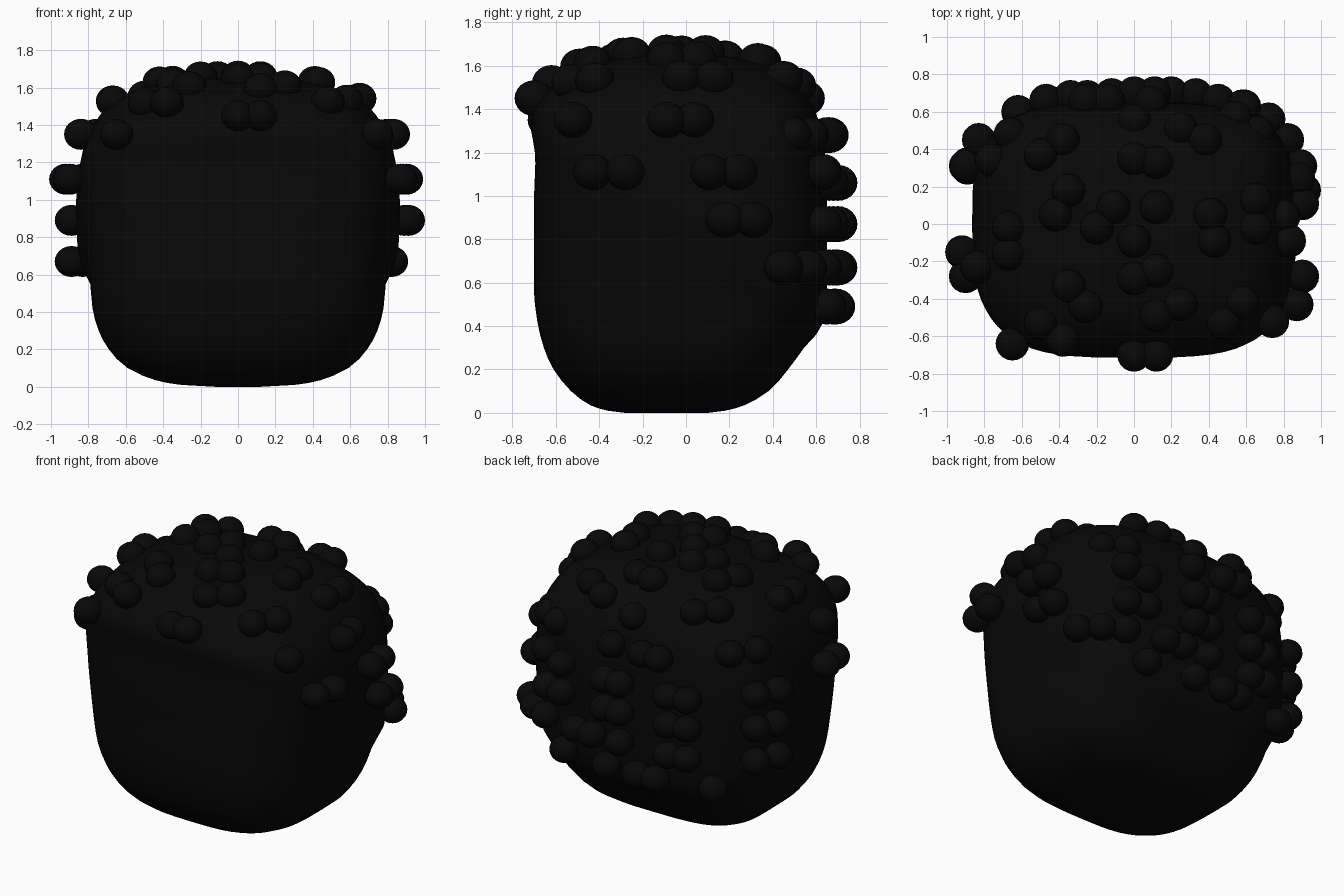
import bpy, bmesh, math
from mathutils import Vector
from mathutils.bvhtree import BVHTree

black = bpy.data.materials.new("soft black")
black.diffuse_color = (0.0025, 0.0025, 0.0025, 1)

# Profiles: (z, half width, front depth, back depth, roundness)
LOWER = [
    (0.0, 0.12, 0.28, 0.10, 3.0), (0.01, 0.30, 0.36, 0.18, 3.2),
    (0.035, 0.44, 0.44, 0.27, 3.3), (0.10, 0.59, 0.53, 0.38, 3.3),
    (0.20, 0.69, 0.61, 0.47, 3.2), (0.30, 0.745, 0.655, 0.54, 3.2),
    (0.42, 0.778, 0.685, 0.59, 3.3), (0.55, 0.79, 0.70, 0.61, 3.4),
    (0.75, 0.82, 0.70, 0.62, 3.4), (1.0, 0.84, 0.70, 0.63, 3.5),
    (1.2, 0.835, 0.695, 0.63, 3.6), (1.35, 0.795, 0.715, 0.61, 3.6)]
UPPER = [
    (0.0, 0.12, 0.28, 0.10, 3.0), (0.10, 0.59, 0.53, 0.38, 3.3),
    (0.20, 0.70, 0.61, 0.48, 3.2), (0.30, 0.775, 0.66, 0.60, 3.2),
    (0.50, 0.83, 0.70, 0.645, 3.4), (0.70, 0.858, 0.705, 0.65, 3.4),
    (1.00, 0.865, 0.70, 0.65, 3.5), (1.15, 0.85, 0.697, 0.645, 3.6),
    (1.26, 0.83, 0.71, 0.63, 3.7), (1.35, 0.795, 0.715, 0.61, 3.6),
    (1.42, 0.76, 0.685, 0.58, 3.4), (1.48, 0.715, 0.64, 0.535, 3.2),
    (1.54, 0.64, 0.575, 0.47, 3.0), (1.59, 0.535, 0.485, 0.39, 2.7),
    (1.625, 0.40, 0.37, 0.29, 2.4), (1.645, 0.24, 0.23, 0.18, 2.2),
    (1.652, 0.06, 0.06, 0.05, 2.0)]


def spow(v, p):
    return math.copysign(abs(v) ** p, v)


def sample(table, z):
    """Smoothly interpolated ring of a profile at height z."""
    z = min(max(z, table[0][0]), table[-1][0])
    i = max(k for k in range(len(table) - 1) if table[k][0] <= z)
    a, b = table[i], table[i + 1]
    p, q = table[max(i - 1, 0)], table[min(i + 2, len(table) - 1)]
    h = b[0] - a[0]
    t = (z - a[0]) / h
    out = []
    for k in range(1, 5):
        d = (b[k] - a[k]) / h
        m0 = (b[k] - p[k]) / (b[0] - p[0]) if i else d
        m1 = (q[k] - a[k]) / (q[0] - a[0]) if q is not b else d
        out.append(a[k] * (2 * t**3 - 3 * t**2 + 1) + h * m0 * (t**3 - 2 * t**2 + t)
                   + b[k] * (3 * t**2 - 2 * t**3) + h * m1 * (t**3 - t**2))
    return out


def ring_point(ring, angle):
    w, front, back, n = ring
    x, y = spow(math.cos(angle), 2 / n), spow(math.sin(angle), 2 / n)
    return Vector((x * w, y * (back if y > 0 else front)))


def finish(name, bm, angle):
    me = bpy.data.meshes.new(name)
    bmesh.ops.recalc_face_normals(bm, faces=bm.faces)
    bm.to_mesh(me)
    ob = bpy.data.objects.new(name, me)
    bpy.context.collection.objects.link(ob)
    me.materials.append(black)
    bpy.ops.object.select_all(action='DESELECT')
    ob.select_set(True)
    bpy.context.view_layer.objects.active = ob
    bpy.ops.object.shade_smooth_by_angle(angle=math.radians(angle))


# Head: the swollen hair shape takes over above a line sloping down to the back
SEG = 64
heights = sorted({r[0] for r in LOWER + UPPER} | {0.02, 0.06, 0.15, 0.25, 0.36, 0.6, 0.65,
                 0.8, 0.85, 0.9, 1.05, 1.1, 1.3, 1.38, 1.45, 1.51, 1.565, 1.61})
head = bmesh.new()
loops = []
for z in heights:
    low_ring, high_ring = sample(LOWER, z), sample(UPPER, z)
    loop = []
    for i in range(SEG):
        a = 2 * math.pi * i / SEG
        p, q = ring_point(low_ring, a), ring_point(high_ring, a)
        edge = 1.24 - 0.67 * (q.y + 0.70)
        t = min(max((z - edge + 0.10) / 0.20, 0), 1)
        if z > 1.34:
            t = 1
        p = p.lerp(q, t * t * (3 - 2 * t))
        loop.append(head.verts.new((p.x, p.y, z)))
    loops.append(loop)
for a, b in zip(loops, loops[1:]):
    for i in range(SEG):
        j = (i + 1) % SEG
        head.faces.new((a[i], a[j], b[j], b[i]))
head.faces.new(loops[0][::-1])
head.faces.new(loops[-1])
surface = BVHTree.FromBMesh(head)
finish("head", head, 60)

# Curls on the crown, dropped onto the head from above
crown = [(-.50, .37), (-.38, .45), (.25, .51), (.38, .45),
         (0, .35), (.12, .33), (-.35, .18), (-.42, .05), (-.11, .09), (-.20, -.02),
         (.12, .09), (0, -.09), (-.67, -.02), (-.67, -.16), (0, -.29), (.12, -.25),
         (-.35, -.33), (-.26, -.44), (-.50, -.53), (.12, -.49), (.25, -.43),
         (.48, -.53), (.58, -.42), (.43, -.09), (.41, .05), (.65, .13), (.65, -.02)]
curls = []
for x, y in crown:
    hit = surface.ray_cast(Vector((x, y, 3)), Vector((0, 0, -1)))[0]
    curls.append((x, y, hit.z + 0.01))

# Curls on the fringe, sides and back, in rows by height
high = {
    1.52: [(-.38, -.62)],
    1.45: [(0, -.70), (.12, -.70), (0, .55)],
    1.35: [(-.65, -.64), (.74, -.52), (-.84, -.23), (.83, -.09), (.80, .04),
           (-.66, .48), (-.76, .34)],
    1.28: [(.09, .65), (-.14, .66), (-.26, .66), (.66, .49), (.54, .57)],
    1.11: [(-.92, -.15), (-.90, -.28), (.87, -.43), (.90, -.28), (.90, .11),
           (.88, .24), (-.90, .31), (-.83, .45), (.59, .63)],
    1.06: [(0, .70), (.11, .70), (-.34, .68), (-.47, .66), (.45, .66)]}
low = {
    0.89: [(.91, .18), (.89, .31), (-.89, .32), (-.83, .45)],
    0.87: [(0, .70), (.11, .70), (-.34, .68), (-.47, .66), (.45, .66), (.58, .63)],
    0.67: [(.82, .45), (.72, .56), (.59, .63), (-.89, .30), (-.83, .45), (0, .70),
           (.20, .70), (.33, .69), (-.34, .68), (-.47, .66)],
    0.49: [(-.62, .60), (-.25, .68), (-.12, .69), (.10, .69), (.44, .65)]}
for group in (high, low):
    for z, spots in group.items():
        curls += [(x, y, z) for x, y in spots]

bm = bmesh.new()
for p in curls:
    made = bmesh.ops.create_uvsphere(bm, u_segments=20, v_segments=12, radius=0.09)
    bmesh.ops.scale(bm, vec=(1, 1, 0.92), verts=made['verts'])
    bmesh.ops.translate(bm, vec=p, verts=made['verts'])
finish("hair_curls", bm, 60)
